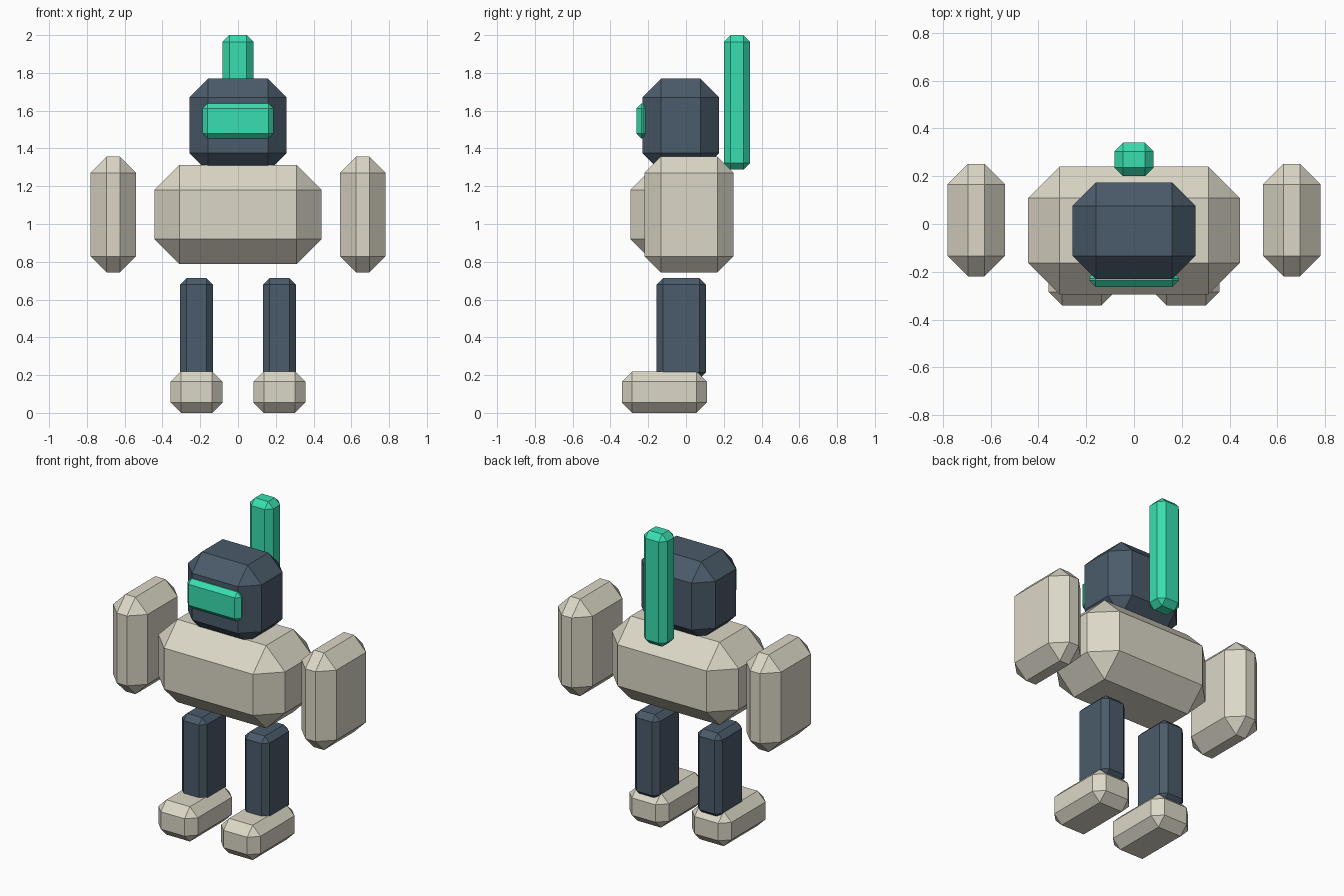
import bpy
import bmesh
from mathutils import Vector

default = bpy.data.objects.get("Cube")
if default:
    bpy.data.objects.remove(default, do_unlink=True)


def make_material(name, rgb):
    mat = bpy.data.materials.new(name)
    mat.use_nodes = True
    color = (*rgb, 1.0)
    mat.diffuse_color = color
    bsdf = next(n for n in mat.node_tree.nodes if n.type == 'BSDF_PRINCIPLED')
    bsdf.inputs["Base Color"].default_value = color
    return mat


cream = make_material("cream", (0.71, 0.68, 0.57))
slate = make_material("slate", (0.07, 0.105, 0.145))
teal = make_material("teal", (0.04, 0.73, 0.43))


def chamfer_box(name, x, y, z, chamfer, mat):
    """Box spanning the given (min, max) ranges, with flat cut edges."""
    low, high = (Vector(c) for c in zip(x, y, z))
    center = (low + high) / 2
    mesh = bpy.data.meshes.new(name)
    bm = bmesh.new()
    bmesh.ops.create_cube(bm, size=1)
    bmesh.ops.scale(bm, vec=high - low, verts=bm.verts)
    bmesh.ops.bevel(bm, geom=bm.edges[:], offset=chamfer, offset_type='OFFSET',
                    segments=1, affect='EDGES', clamp_overlap=True)
    bmesh.ops.recalc_face_normals(bm, faces=bm.faces)
    bm.to_mesh(mesh)
    bm.free()
    mesh.materials.append(mat)
    obj = bpy.data.objects.new(name, mesh)
    obj.location = center
    bpy.context.collection.objects.link(obj)
    return obj


def chamfer_pair(name, x, y, z, chamfer, mat):
    """Left part on +x and its mirrored right part."""
    chamfer_box("left_" + name, x, y, z, chamfer, mat)
    chamfer_box("right_" + name, (-x[1], -x[0]), y, z, chamfer, mat)


# Body and head
chamfer_box("torso", (-0.443, 0.443), (-0.295, 0.24), (0.789, 1.313), 0.132, cream)
chamfer_box("head", (-0.258, 0.258), (-0.231, 0.174), (1.277, 1.769), 0.098, slate)
chamfer_box("visor", (-0.188, 0.188), (-0.263, -0.2), (1.453, 1.639), 0.027, teal)

# Upright rod behind the head
chamfer_box("back_rod", (-0.082, 0.082), (0.2, 0.34), (1.288, 2.0), 0.036, teal)

# Limbs
chamfer_pair("arm", (0.539, 0.781), (-0.219, 0.252), (0.743, 1.357), 0.086, cream)
chamfer_pair("leg", (0.132, 0.306), (-0.155, 0.105), (0.18, 0.713), 0.034, slate)
chamfer_pair("foot", (0.082, 0.357), (-0.34, 0.11), (0.0, 0.22), 0.055, cream)
